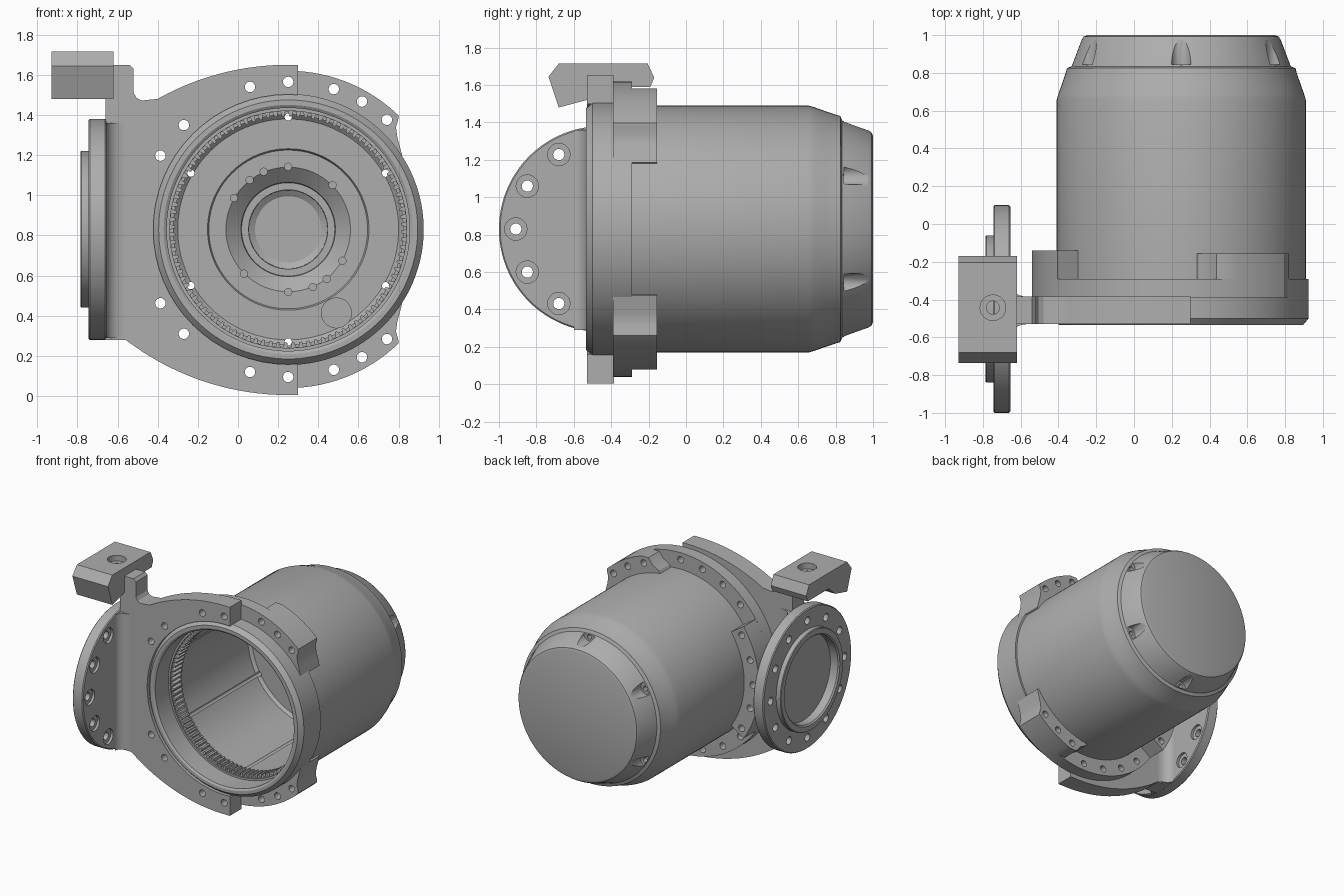
import bpy, bmesh
from math import sin, cos, pi, radians, sqrt
from mathutils import Matrix, Vector

old = bpy.data.objects.get("Cube")
if old:
    bpy.data.objects.remove(old)

grey = bpy.data.materials.new("cast grey")
grey.use_nodes = True
grey.diffuse_color = (0.42, 0.42, 0.42, 1)
grey.node_tree.nodes["Principled BSDF"].inputs["Base Color"].default_value = (0.42, 0.42, 0.42, 1)

CX, CZ = 0.25, 0.83                      # barrel axis
FY = -0.45                               # side flange axis
# maps (u, v, depth) to world for each extrusion axis
PLACE = {"x": lambda u, v, d: (d, u, v),
         "y": lambda u, v, d: (u, d, v),
         "z": lambda u, v, d: (u, v, d)}


def finish(name, bm):
    bmesh.ops.recalc_face_normals(bm, faces=bm.faces)
    mesh = bpy.data.meshes.new(name)
    bm.to_mesh(mesh)
    bm.free()
    mesh.materials.append(grey)
    ob = bpy.data.objects.new(name, mesh)
    bpy.context.collection.objects.link(ob)
    return ob


def add_prism(bm, pts, axis, a, b):
    put = PLACE[axis]
    low = [bm.verts.new(put(u, v, a)) for u, v in pts]
    high = [bm.verts.new(put(u, v, b)) for u, v in pts]
    bm.faces.new(low)
    bm.faces.new(high[::-1])
    for i in range(len(pts)):
        j = (i + 1) % len(pts)
        bm.faces.new((low[i], high[i], high[j], low[j]))


def prism(name, pts, axis, a, b):
    bm = bmesh.new()
    add_prism(bm, pts, axis, a, b)
    return finish(name, bm)


def lathe(name, profile, axis, centre, closed=False, steps=128):
    """Turn (depth, radius) points about an axis through centre (u, v)."""
    bm = bmesh.new()
    put = PLACE[axis]
    u, v = centre
    vs = [bm.verts.new(put(u + r, v, d)) for d, r in profile]
    es = [bm.edges.new(p) for p in zip(vs, vs[1:])]
    if closed:
        es.append(bm.edges.new((vs[-1], vs[0])))
    bmesh.ops.spin(bm, geom=vs + es, cent=put(u, v, 0), axis=put(0, 0, 1),
                   angle=2 * pi, steps=steps)
    bmesh.ops.remove_doubles(bm, verts=bm.verts, dist=1e-4)
    return finish(name, bm)


def polar(r, deg, u=CX, v=CZ):
    return (u + r * cos(radians(deg)), v + r * sin(radians(deg)))


def circle(c, r, n=20):
    return [polar(r, 360 * i / n, *c) for i in range(n)]


def cut(ob, holes):
    """Subtract round holes given as (centre, radius, axis, from, to)."""
    bm = bmesh.new()
    for c, r, axis, a, b in holes:
        add_prism(bm, circle(c, r, 64 if r > 0.2 else 20), axis, a, b)
    tool = finish("cutter", bm)
    tool.hide_render = True
    mod = ob.modifiers.new("holes", "BOOLEAN")
    mod.operation, mod.solver, mod.object = "DIFFERENCE", "EXACT", tool
    mod.use_self = True
    bpy.context.view_layer.objects.active = ob
    bpy.ops.object.modifier_apply(modifier=mod.name)
    bpy.data.objects.remove(tool)


# barrel with domed end cap, hollow bore and stepped hub seat
barrel = lathe("barrel", [
    (1.0, 0), (1.0, 0.495), (0.993, 0.515), (0.975, 0.527), (0.835, 0.58),
    (0.825, 0.605), (0.805, 0.61), (0.74, 0.632), (0.69, 0.65), (0.655, 0.66),
    (-0.29, 0.66), (-0.29, 0.675), (-0.50, 0.675), (-0.535, 0.645),
    (-0.535, 0.62), (-0.525, 0.605), (-0.36, 0.605), (-0.36, 0.59),
    (-0.25, 0.59), (-0.25, 0.572), (0.58, 0.572), (0.60, 0.55),
    (0.60, 0.402), (0.615, 0.395), (0.615, 0.31), (0.68, 0.235),
    (0.70, 0.232), (0.70, 0.197), (0.78, 0.195), (0.80, 0.165), (0.80, 0)],
    "y", (CX, CZ))
holes = []
for k in range(6):                       # cap bolt pockets and bolt bores
    a = 30 + 60 * k
    holes.append((polar(0.578, a), 0.052, "y", 0.845, 1.1))
    holes.append((polar(0.56, a), 0.018, "y", -0.3, 0.9))
for a in (90, 113, 128, 150, 45, 225, 270, 293, 308, 330):   # hub seat holes
    holes.append((polar(0.312, a), 0.018, "y", 0.5, 0.67))
holes.append((polar(0.48, -60), 0.075, "y", 0.5, 0.66))      # oil pocket
cut(barrel, holes)

# internal gear ring
N = 96
teeth = []
for i in range(N):
    for f, r in ((0, 0.588), (0.35, 0.588), (0.5, 0.563), (0.85, 0.563)):
        teeth.append(polar(r, 360 * (i + f) / N))
bm = bmesh.new()
rows = []
for r_out, y in ((False, -0.35), (False, -0.25), (True, -0.25), (True, -0.35)):
    ring = [polar(0.6, 90 * i / N) for i in range(4 * N)] if r_out else teeth
    rows.append([bm.verts.new((x, y, z)) for x, z in ring])
for k in range(4):
    p, q = rows[k], rows[(k + 1) % 4]
    for i in range(4 * N):
        j = (i + 1) % (4 * N)
        bm.faces.new((p[i], p[j], q[j], q[i]))
finish("gear_ring", bm)

# front plate with curved top and bottom and an upright tab
R = 1.33


def bow(x):
    return R - sqrt(R * R - (x - CX) ** 2)


xs = [0.25 - 0.05 * i for i in range(14)]
top = [(0.30, 1.65)] + [(x, 1.65 - bow(x)) for x in xs]
bottom = [(0.30, 0.005)] + [(x, 0.005 + bow(x)) for x in xs + [-0.47, -0.54]]
tab = [(-0.45, 1.475), (-0.48, 1.472), (-0.505, 1.485), (-0.52, 1.51),
       (-0.52, 1.63), (-0.54, 1.65), (-0.66, 1.65), (-0.66, 0.28), (-0.56, 0.28)]
plate = prism("front_plate", top + tab + bottom[::-1], "y", -0.53, -0.385)

# rear flange: a broad arc with hooked ears at its open side
hook = [(0.79, 46), (0.775, 45), (0.74, 43.5), (0.71, 40), (0.69, 36), (0.672, 32)]
ear = [polar(r, a) for r, a in hook]
ear_low = [(x, 2 * CZ - z) for x, z in ear]
arc = [polar(0.79, a) for a in range(48, 313, 3)]
inner = [polar(0.63, a) for a in range(328, 31, -4)]
flange = prism("rear_flange", ear[::-1] + arc + ear_low + inner, "y", -0.39, -0.29)

# thick bolt pads behind the flange
pad_arc = [polar(0.79, a) for a in range(48, 75, 3)]
pad_end = [polar(0.775, 76), polar(0.72, 78), polar(0.68, 82), polar(0.63, 84)]
pad_in = [polar(0.63, a) for a in range(80, 31, -4)]
upper = ear[::-1] + pad_arc + pad_end + pad_in
lower = [(x, 2 * CZ - z) for x, z in upper]
side = [polar(0.79, a) for a in range(146, 215, 4)] + \
       [polar(0.63, a) for a in range(214, 145, -4)]
pads = [prism("upper_pad", upper, "y", -0.30, -0.155),
        prism("lower_pad", lower, "y", -0.30, -0.155),
        prism("side_pad", side, "y", -0.30, -0.14)]

# bolt holes on one circle, some running through the front plate
through = (90, 105, 135, 150, 210, 225, 255, 270)
spots = [48, 60, 72] + list(range(90, 271, 15)) + [288, 300, 312]
bolts = [(polar(0.735, a), 0.026, "y", -0.6, -0.1) for a in spots]
cut(flange, bolts)
for pad in pads:
    cut(pad, bolts)
cut(plate, [((CX, CZ), 0.672, "y", -0.6, -0.3)] +
    [(polar(0.735, a), 0.026, "y", -0.6, -0.3) for a in through])

# round side flange with recessed boss and twelve counterbored holes
disc = lathe("side_flange", [
    (-0.655, 0), (-0.655, 0.543), (-0.662, 0.55), (-0.738, 0.55), (-0.745, 0.543),
    (-0.745, 0.39), (-0.78, 0.39), (-0.785, 0.385), (-0.785, 0.345),
    (-0.775, 0.335), (-0.71, 0.335), (-0.71, 0)], "x", (FY, CZ))
ring = []
for k in range(12):
    c = polar(0.46, 30 * k, FY, CZ)
    ring.append((c, 0.03, "x", -0.9, -0.6))
    ring.append((c, 0.06, "x", -0.675, -0.6))
cut(disc, ring)

# concave webs joining the plate to the side flange
for name, y0, s, z0, z1 in (("front_web", -0.53, -1, 0.29, 1.36),
                            ("rear_web", -0.385, 1, 0.29, 1.36)):
    curve = [(-0.565 - 0.09 * sin(t * pi / 12), y0 + s * 0.07 * (1 - cos(t * pi / 12)))
             for t in range(7)]
    prism(name, curve + [(-0.66, y0 - s * 0.02), (-0.565, y0 - s * 0.02)], "z", z0, z1)

# top bracket block with a counterbored hole
block = prism("bracket_block", [
    (-0.735, 1.645), (-0.68, 1.715), (-0.205, 1.715), (-0.17, 1.64), (-0.19, 1.59),
    (-0.45, 1.59), (-0.53, 1.52), (-0.68, 1.48)], "x", -0.93, -0.62)
cut(block, [((-0.747, -0.443), 0.068, "z", 1.67, 1.8),
            ((-0.747, -0.443), 0.035, "z", 1.4, 1.8)])

# smooth round faces, keep edges crisp
bpy.ops.object.select_all(action="DESELECT")
for ob in bpy.context.scene.objects:
    if ob.type == "MESH":
        ob.select_set(True)
        bpy.context.view_layer.objects.active = ob
bpy.ops.object.shade_smooth_by_angle(angle=radians(28))
